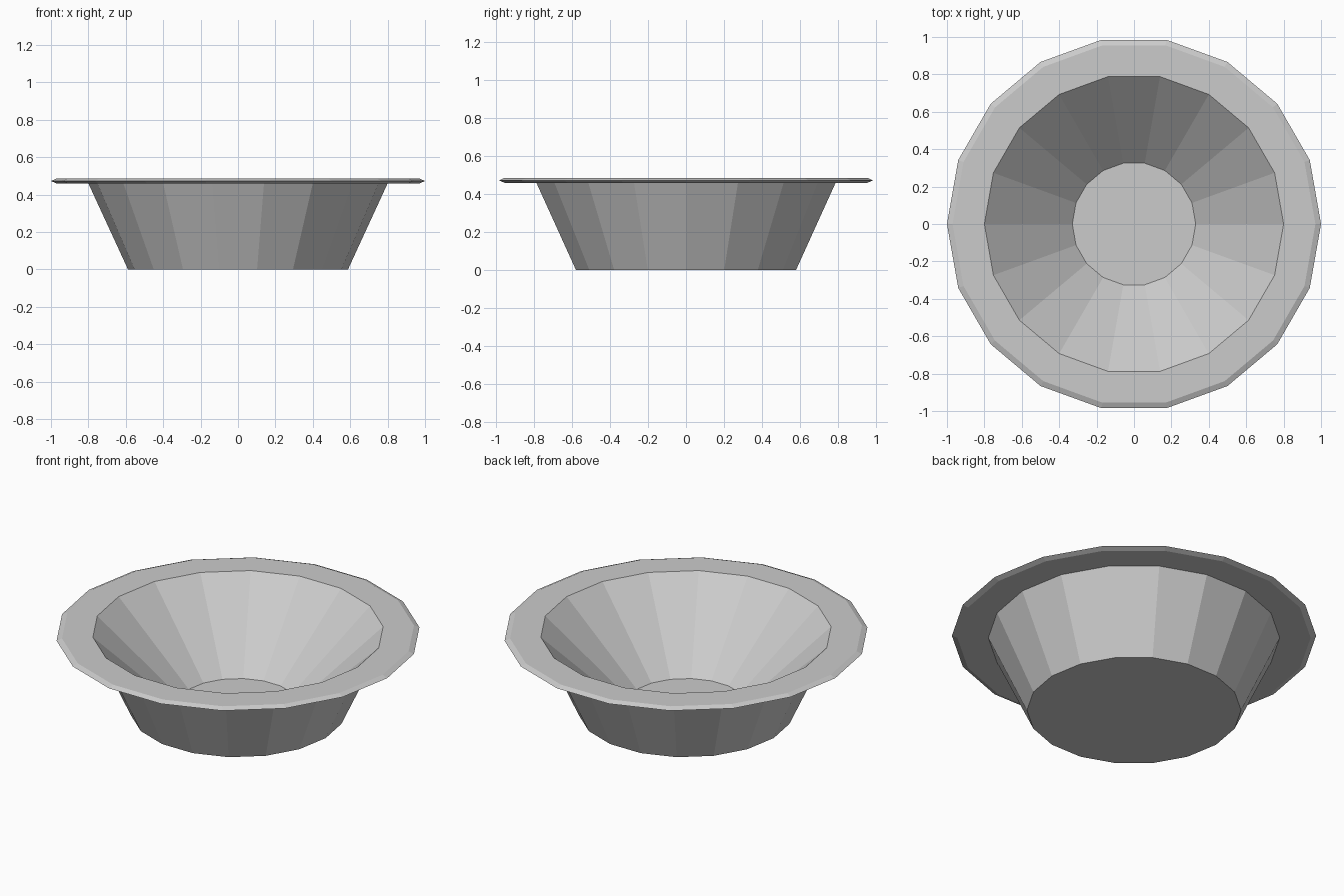
import bpy
import bmesh
from math import cos, sin, tau

old = bpy.data.objects.get("Cube")
if old:
    bpy.data.objects.remove(old)

SIDES = 18

# One plain grey for the whole bowl
grey = bpy.data.materials.new("light_grey")
grey.use_nodes = True
colour = (0.6, 0.6, 0.6, 1)
grey.diffuse_color = colour
grey.node_tree.nodes["Principled BSDF"].inputs["Base Color"].default_value = colour


def lathe(name, profile):
    """Spin (radius, height) points into a flat-faced solid, capped at both ends."""
    bm = bmesh.new()
    rings = [[bm.verts.new((r * cos(tau * i / SIDES), r * sin(tau * i / SIDES), z))
              for i in range(SIDES)] for r, z in profile]
    for a, b in zip(rings, rings[1:]):
        for i in range(SIDES):
            j = (i + 1) % SIDES
            bm.faces.new((a[i], a[j], b[j], b[i]))
    bm.faces.new(rings[0][::-1])
    bm.faces.new(rings[-1])
    bmesh.ops.recalc_face_normals(bm, faces=bm.faces)
    mesh = bpy.data.meshes.new(name)
    bm.to_mesh(mesh)
    bm.free()
    mesh.materials.append(grey)
    obj = bpy.data.objects.new(name, mesh)
    bpy.context.collection.objects.link(obj)
    return obj


# Base, outer wall, flat rim with a pointed edge, inner wall, floor
lathe("bowl", [
    (0.588, 0.0),
    (0.8, 0.46),
    (0.97, 0.46),
    (1.0, 0.473),
    (0.97, 0.486),
    (0.8, 0.486),
    (0.33, 0.05),
])
